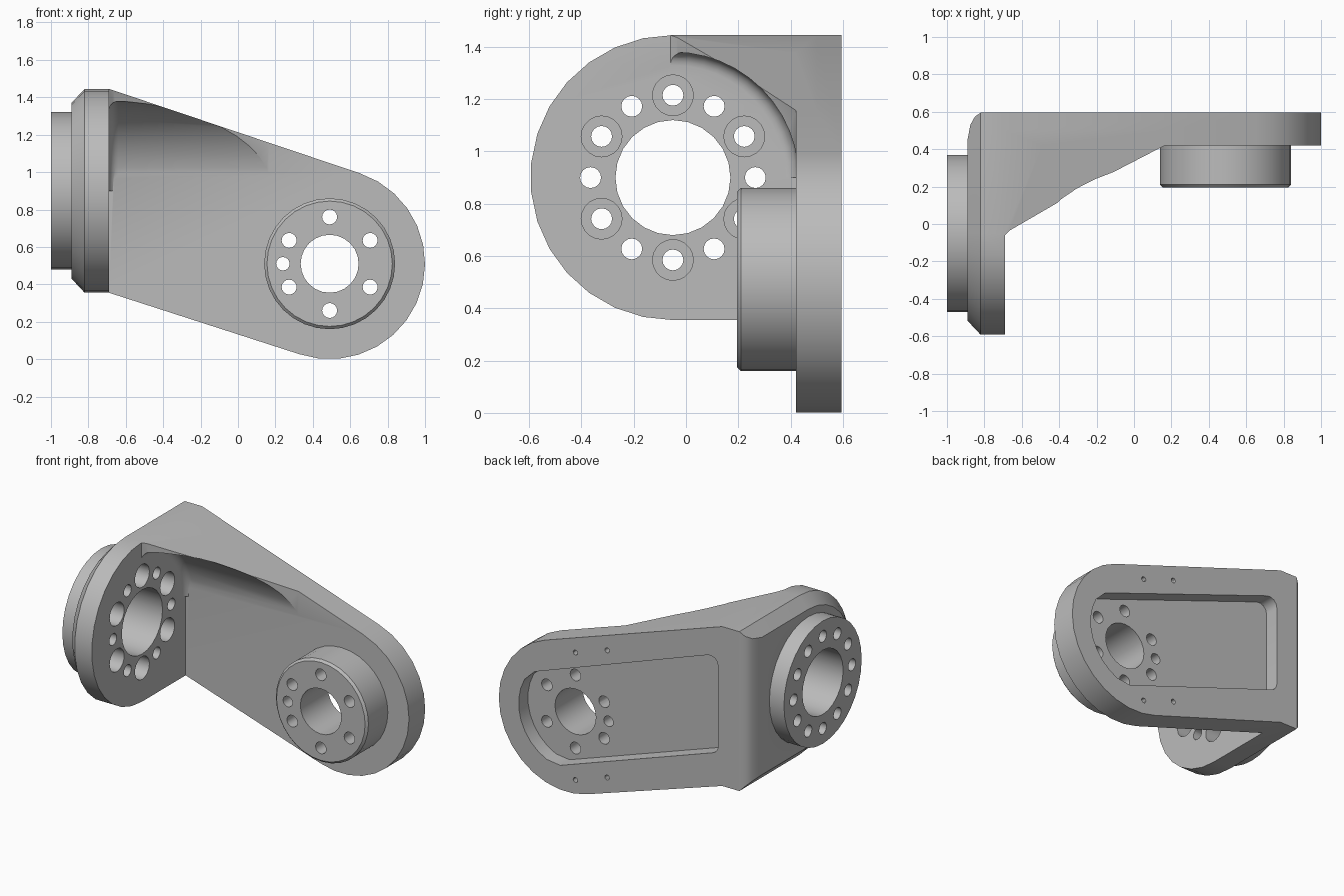
import bpy
import bmesh
from math import cos, sin, radians, pi

cube = bpy.data.objects.get("Cube")
if cube:
    bpy.data.objects.remove(cube, do_unlink=True)

metal = bpy.data.materials.new("satin_grey")
metal.use_nodes = True
GREY = (0.5, 0.5, 0.5, 1)
metal.diffuse_color = GREY
metal.node_tree.nodes["Principled BSDF"].inputs["Base Color"].default_value = GREY

# Main dimensions: joint centres as (y, z) and (x, z)
FLANGE = (-0.05, 0.90)
WRIST = (0.49, 0.51)
X_IN, Y_IN, Y_BACK = -0.69, 0.42, 0.595
TOP, BOTTOM = 1.445, 0.355
TILT = 71.6


def arc(c, r, start, end, n):
    steps = [radians(start + (end - start) * i / n) for i in range(n + 1)]
    return [(c[0] + r * cos(a), c[1] + r * sin(a)) for a in steps]


def circle(c, r, n):
    return arc(c, r, 0, 360, n)[:-1]


def loft(name, axis, sections):
    """Closed solid through (offset, outline) sections along the x, y or z axis."""
    place = {"X": lambda o, u, v: (o, u, v),
             "Y": lambda o, u, v: (u, o, v)}[axis]
    bm = bmesh.new()
    rings = [[bm.verts.new(place(o, u, v)) for u, v in pts] for o, pts in sections]
    for a, b in zip(rings, rings[1:]):
        for i in range(len(a)):
            j = (i + 1) % len(a)
            bm.faces.new((a[i], a[j], b[j], b[i]))
    bm.faces.new(rings[0])
    bm.faces.new(rings[-1])
    return finish(name, bm)


def finish(name, bm):
    bmesh.ops.recalc_face_normals(bm, faces=bm.faces)
    mesh = bpy.data.meshes.new(name)
    bm.to_mesh(mesh)
    bm.free()
    mesh.materials.append(metal)
    obj = bpy.data.objects.new(name, mesh)
    bpy.context.collection.objects.link(obj)
    return obj


def rod(name, axis, c, r, a, b, n=16):
    return loft(name, axis, [(a, circle(c, r, n)), (b, circle(c, r, n))])


def combine(target, tool, operation):
    mod = target.modifiers.new("combine", "BOOLEAN")
    mod.operation, mod.object, mod.solver = operation, tool, "EXACT"
    bpy.context.view_layer.objects.active = target
    bpy.ops.object.modifier_apply(modifier=mod.name)
    bpy.data.objects.remove(tool, do_unlink=True)


def flange_outline(r, back):
    y, z = FLANGE
    return arc(FLANGE, r, 90, 270, 15) + [(back, z - r), (back, z + r)]


# Flange with chamfered rim and rounded rear corner
body = loft("bracket_body", "X", [
    (X_IN, flange_outline(0.545, Y_BACK)),
    (-0.82, flange_outline(0.545, Y_BACK)),
    (-0.85, flange_outline(0.513, 0.575)),
    (-0.875, flange_outline(0.486, 0.53)),
    (-0.89, flange_outline(0.47, 0.45))])

# Side plate with a round end
plate = [(X_IN, TOP), (X_IN, BOTTOM)] + arc(WRIST, 0.51, TILT - 180, TILT, 15)
combine(body, loft("side_plate", "Y", [(Y_IN, plate), (Y_BACK, plate)]), "UNION")


# Gusset under the sloping top edge, hollowed by a filleted round cutter
def slope_z(x):
    end = arc(WRIST, 0.51, TILT, TILT, 1)[0]
    return TOP + (x - X_IN) * (end[1] - TOP) / (end[0] - X_IN)


plan = [(X_IN, -0.06), (-0.665, -0.035), (-0.26, 0.2), (0.165, Y_IN),
        (0.165, 0.5), (X_IN, 0.5)]
bm = bmesh.new()
low = [bm.verts.new((x, y, 0.9)) for x, y in plan]
high = [bm.verts.new((x, y, slope_z(x))) for x, y in plan]
for i in range(len(plan)):
    j = (i + 1) % len(plan)
    bm.faces.new((low[i], low[j], high[j], high[i]))
bm.faces.new(low)
bm.faces.new(high)
gusset = finish("gusset", bm)
fillet = [(X_IN - 0.05 * (sin(a) - 1) - 0.0, 0.48 - 0.05 * (1 - cos(a)))
          for a in [pi / 2 * k / 5 for k in range(5, -1, -1)]]
hollow = [(-0.75, 0.43)] + fillet + [(0.4, 0.48)]
combine(gusset, loft("hollow", "X", [(x, circle(FLANGE, r, 48)) for x, r in hollow]),
        "DIFFERENCE")
combine(body, gusset, "UNION")

# Round bosses
combine(body, rod("flange_boss", "X", FLANGE, 0.42, -1.0, -0.85, 32), "UNION")
combine(body, loft("wrist_boss", "Y", [
    (0.195, circle(WRIST, 0.335, 32)), (0.21, circle(WRIST, 0.35, 32)),
    (0.45, circle(WRIST, 0.35, 32))]), "UNION")

# Rear pocket following the plate, with square corners softened
along = (sin(radians(TILT)), -cos(radians(TILT)))
pocket = (arc((-0.60, 1.165), 0.06, TILT, 180, 4)
          + arc((-0.60, 0.62), 0.06, 180, TILT + 180, 4)
          + arc(WRIST, 0.36, TILT - 149, TILT - 31, 10))
edge = [(WRIST[0] + s * 0.31 * along[1] * -1 + 0.15 * along[0],
         WRIST[1] + s * 0.31 * along[0] + 0.15 * along[1]) for s in (-1, 1)]
pocket = pocket[:10] + [edge[0]] + pocket[11:-1] + [edge[1]]
combine(body, loft("pocket", "Y", [(0.495, pocket), (0.7, pocket)]), "DIFFERENCE")

# Central bores
combine(body, rod("flange_bore", "X", FLANGE, 0.22, -1.1, -0.6, 24), "DIFFERENCE")
combine(body, rod("wrist_bore", "Y", WRIST, 0.155, 0.1, 0.7, 24), "DIFFERENCE")

# Flange bolt circle, every second hole counterbored
for i, c in enumerate(circle(FLANGE, 0.315, 12)):
    combine(body, rod("bolt_hole", "X", c, 0.04, -1.1, -0.6), "DIFFERENCE")
    if i % 2:
        combine(body, rod("counterbore", "X", c, 0.078, -0.81, -0.66, 20), "DIFFERENCE")

# Wrist bolt circle with one extra locating hole
for angle in (30, 90, 150, 180, 210, 270, 330):
    c = arc(WRIST, 0.25, angle, angle, 1)[0]
    r = 0.036 if angle == 180 else 0.04
    combine(body, rod("wrist_hole", "Y", c, r, 0.1, 0.7), "DIFFERENCE")

# Small blind holes in the rear rim
for c in ((0.42, 0.97), (0.18, 1.05), (0.42, 0.10), (0.18, 0.18)):
    combine(body, rod("rim_hole", "Y", c, 0.017, 0.52, 0.7, 12), "DIFFERENCE")

bpy.ops.object.select_all(action="DESELECT")
body.select_set(True)
bpy.context.view_layer.objects.active = body
bpy.ops.object.shade_smooth_by_angle(angle=radians(30))
